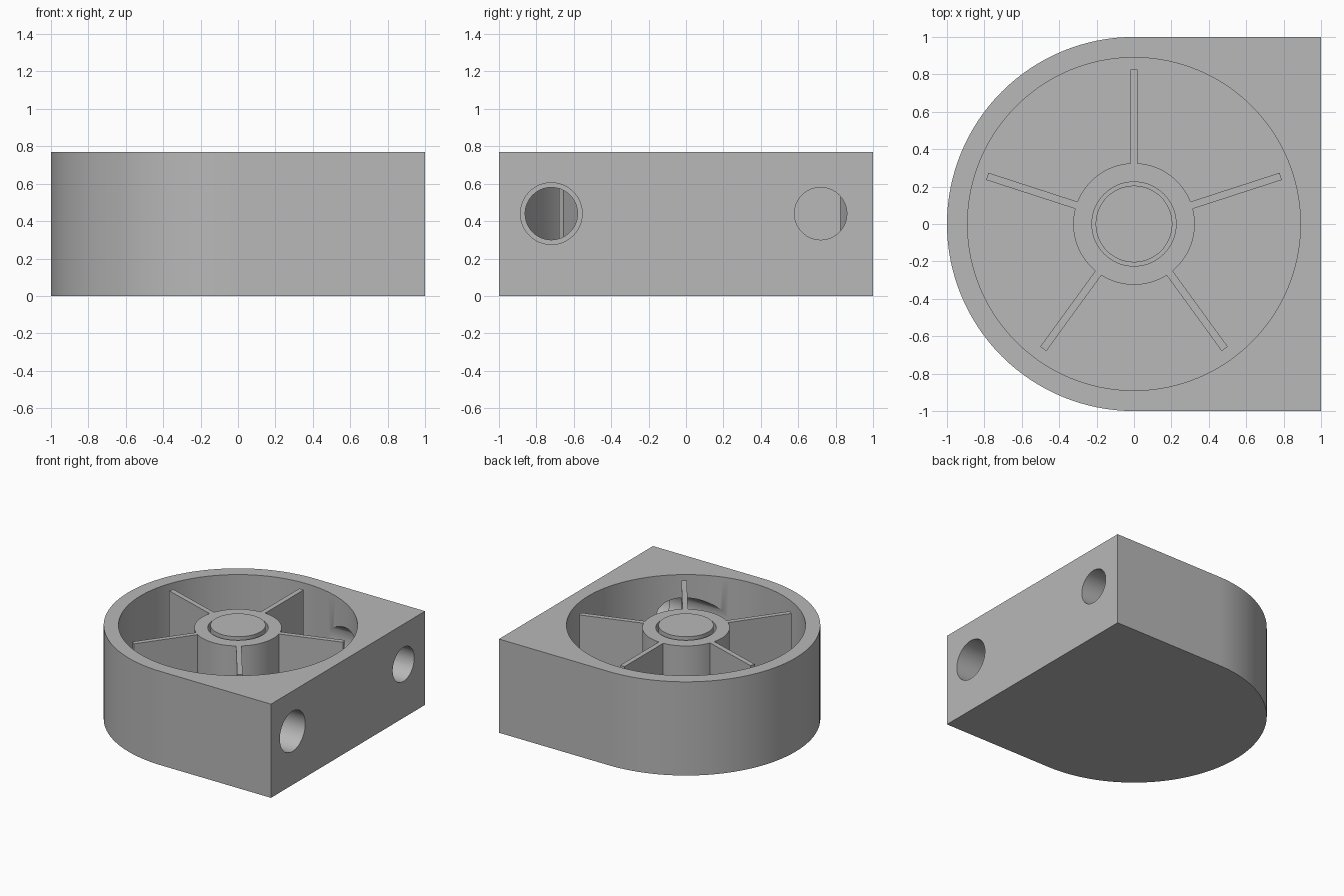
import bpy, bmesh
from math import pi, sin, cos
from mathutils import Matrix, Vector

cube = bpy.data.objects.get("Cube")
if cube:
    bpy.data.objects.remove(cube, do_unlink=True)

HEIGHT, FLOOR = 0.77, 0.11
PORT_Y, PORT_Z = 0.72, 0.44
HUB_LOW, HUB_TOP = 0.13, 0.75
SEGS = 128

grey = bpy.data.materials.new("plain_grey")
grey.use_nodes = True
colour = (0.48, 0.48, 0.48, 1)
grey.diffuse_color = colour
grey.node_tree.nodes["Principled BSDF"].inputs["Base Color"].default_value = colour


def prism(name, outline, low, high):
    """Extrude a closed outline upward from low to high."""
    bm = bmesh.new()
    base = bm.faces.new([bm.verts.new((x, y, low)) for x, y in outline])
    top = bmesh.ops.extrude_face_region(bm, geom=[base])["geom"]
    moved = [v for v in top if isinstance(v, bmesh.types.BMVert)]
    bmesh.ops.translate(bm, vec=Vector((0, 0, high - low)), verts=moved)
    bmesh.ops.recalc_face_normals(bm, faces=bm.faces)
    mesh = bpy.data.meshes.new(name)
    bm.to_mesh(mesh)
    bm.free()
    mesh.materials.append(grey)
    obj = bpy.data.objects.new(name, mesh)
    bpy.context.collection.objects.link(obj)
    return obj


def circle(radius, segs=SEGS):
    return [(radius * cos(2 * pi * i / segs), radius * sin(2 * pi * i / segs))
            for i in range(segs)]


def port_cutter(name, radius, y, x_start):
    """Cylinder along x that reaches out past the flat side."""
    obj = prism(name, circle(radius, 64), x_start, 1.1)
    obj.data.transform(Matrix.Translation((0, y, PORT_Z)) @ Matrix.Rotation(pi / 2, 4, 'Y'))
    return obj


def combine(target, other, operation):
    """Apply a boolean and discard the helper object."""
    other.hide_render = True
    mod = target.modifiers.new("combine", 'BOOLEAN')
    mod.object, mod.operation, mod.solver = other, operation, 'EXACT'
    select(target)
    bpy.ops.object.modifier_apply(modifier=mod.name)
    bpy.data.objects.remove(other, do_unlink=True)


def select(obj):
    bpy.ops.object.select_all(action='DESELECT')
    obj.select_set(True)
    bpy.context.view_layer.objects.active = obj


# Housing: half round on one side, square on the other
arc = [(cos(pi / 2 + pi * i / 64), sin(pi / 2 + pi * i / 64)) for i in range(65)]
housing = prism("housing", arc + [(1, -1), (1, 1)], 0, HEIGHT)
combine(housing, prism("chamber_cutter", circle(0.89), FLOOR, HEIGHT + 0.1), 'DIFFERENCE')

# Inlet with a wider outer step, and plain outlet
combine(housing, port_cutter("inlet_cutter", 0.14, -PORT_Y, 0.05), 'DIFFERENCE')
combine(housing, port_cutter("step_cutter", 0.165, -PORT_Y, 0.75), 'DIFFERENCE')
combine(housing, port_cutter("outlet_cutter", 0.14, PORT_Y, 0.05), 'DIFFERENCE')

# Impeller: hub with five blades and a bore
impeller = prism("impeller", circle(0.325), HUB_LOW, HUB_TOP)
for i in range(5):
    blade = prism("blade", [(0.28, -0.02), (0.825, -0.02), (0.825, 0.02), (0.28, 0.02)],
                  HUB_LOW, HUB_TOP)
    blade.data.transform(Matrix.Rotation(pi / 2 + i * 2 * pi / 5, 4, 'Z'))
    combine(impeller, blade, 'UNION')
combine(impeller, prism("bore_cutter", circle(0.225), 0, 1), 'DIFFERENCE')

# Fixed pin the impeller turns on
pin = prism("pin", circle(0.205), FLOOR - 0.02, HEIGHT)

for part in (housing, impeller, pin):
    select(part)
    bpy.ops.object.shade_smooth_by_angle()
